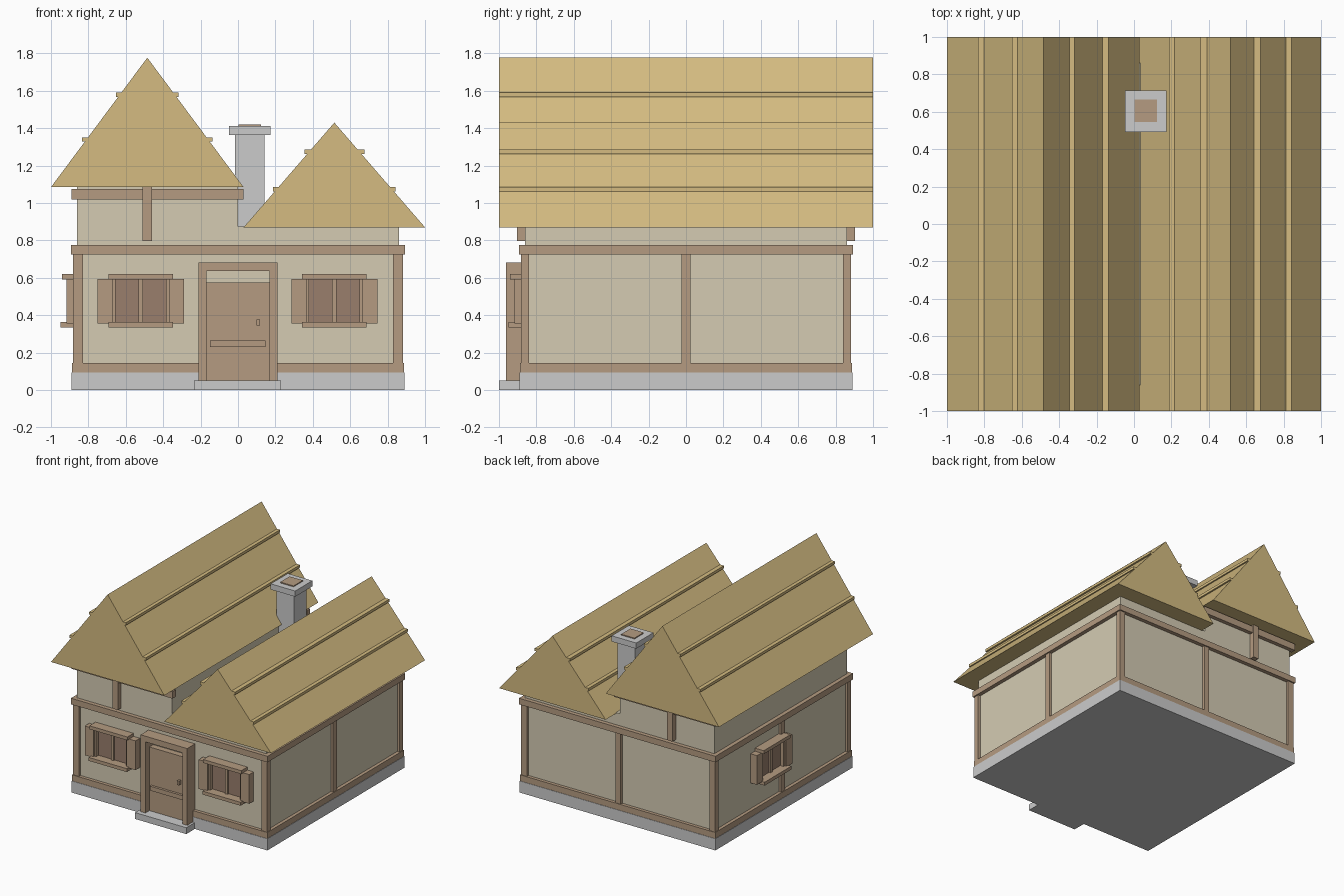
import bpy, bmesh

if "Cube" in bpy.data.objects:
    bpy.data.objects.remove(bpy.data.objects["Cube"])


def material(name, rgb):
    m = bpy.data.materials.new(name)
    m.diffuse_color = (*rgb, 1)
    m.use_nodes = True
    m.node_tree.nodes["Principled BSDF"].inputs["Base Color"].default_value = m.diffuse_color
    return m


PLASTER = material("plaster", (0.66, 0.60, 0.45))
TIMBER = material("timber", (0.46, 0.33, 0.22))
THATCH = material("thatch", (0.66, 0.50, 0.22))
PANE = material("pane", (0.32, 0.21, 0.15))


def mesh_object(name, bm, mat):
    me = bpy.data.meshes.new(name)
    bmesh.ops.recalc_face_normals(bm, faces=bm.faces)
    bm.to_mesh(me)
    bm.free()
    ob = bpy.data.objects.new(name, me)
    if mat:
        me.materials.append(mat)
    bpy.context.collection.objects.link(ob)
    return ob


def box(name, x, y, z, mat=None):
    """Box from (min, max) ranges on each axis."""
    bm = bmesh.new()
    bmesh.ops.create_cube(bm, size=1)
    for v in bm.verts:
        v.co = [r[0] + (c + 0.5) * (r[1] - r[0]) for r, c in zip((x, y, z), v.co)]
    return mesh_object(name, bm, mat)


def roof(name, x0, x1, eave, ridge, battens):
    """Solid gabled prism along y, with level battens on both slopes."""
    mid = (x0 + x1) / 2
    bm = bmesh.new()
    tri = bm.faces.new([bm.verts.new(p) for p in
                        ((x0, -1, eave), (x1, -1, eave), (mid, -1, ridge))])
    ext = bmesh.ops.extrude_face_region(bm, geom=[tri], use_keep_orig=True)
    new = [g for g in ext["geom"] if isinstance(g, bmesh.types.BMVert)]
    bmesh.ops.translate(bm, verts=new, vec=(0, 2, 0))
    mesh_object(name, bm, THATCH)
    for outer, top in battens:
        for s in (-1, 1):
            xs = sorted((mid + s * outer, mid + s * (outer - 0.035)))
            box(name + "_batten", xs, (-1, 1), (top - 0.022, top), THATCH)


def window(name, loc, side=False):
    """Shuttered window; built facing -y at the origin, then placed."""
    parts = [
        ("pane", (-0.14, 0.14), (-0.015, 0.01), (0.36, 0.60), PANE),
        ("mullion", (-0.012, 0.012), (-0.03, 0), (0.36, 0.60), TIMBER),
        ("lintel", (-0.173, 0.173), (-0.08, 0), (0.592, 0.62), TIMBER),
        ("sill", (-0.173, 0.173), (-0.088, 0), (0.335, 0.363), TIMBER),
    ]
    for s in (-1, 1):
        parts.append(("shutter", sorted((s * 0.15, s * 0.23)), (-0.058, 0), (0.355, 0.595), TIMBER))
        parts.append(("jamb", sorted((s * 0.135, s * 0.16)), (-0.045, 0), (0.36, 0.60), TIMBER))
    for part, x, y, z, mat in parts:
        ob = box(name + "_" + part, x, y, z, mat)
        ob.location = loc
        if side:
            ob.rotation_euler.z = -1.5707963


# Walls and stone footing
box("footing", (-0.89, 0.89), (-0.89, 0.89), (0, 0.095))
box("lower_wall", (-0.86, 0.86), (-0.86, 0.86), (0.09, 0.78), PLASTER)
box("upper_wall_left", (-0.86, 0), (-0.86, 0.86), (0.78, 1.09), PLASTER)
box("upper_wall_right", (0, 0.86), (-0.86, 0.86), (0.78, 0.875), PLASTER)

# Timber rails around the lower storey
for name, z, r in (("bottom_rail", (0.095, 0.145), 0.887), ("top_rail", (0.725, 0.775), 0.893)):
    for s in (-1, 1):
        span = sorted((s * 0.84, s * r))
        box(name, (-r, r), span, z, TIMBER)
        box(name, span, (-0.84, 0.84), z, TIMBER)

# Corner posts, and middle posts on the sides and back
for sx in (-1, 1):
    for sy in (-1, 1):
        box("corner_post", sorted((sx * 0.83, sx * 0.882)),
            sorted((sy * 0.84, sy * 0.882)), (0.1, 0.76), TIMBER)
    box("side_post", sorted((sx * 0.84, sx * 0.882)), (-0.024, 0.024), (0.1, 0.76), TIMBER)
box("back_post", (-0.024, 0.024), (0.84, 0.882), (0.1, 0.76), TIMBER)

# Gable beam and short post on the tall half, front and back
for s in (-1, 1):
    box("gable_beam", (-0.89, 0.03), sorted((s * 0.85, s * 0.893)), (1.018, 1.075), TIMBER)
    box("gable_post", (-0.51, -0.46), sorted((s * 0.85, s * 0.903)), (0.797, 1.085), TIMBER)

# Roofs
roof("tall_roof", -1, 0.03, 1.085, 1.777, [(0.167, 1.59), (0.348, 1.35)])
roof("low_roof", 0.03, 1, 0.87, 1.43, [(0.16, 1.285), (0.328, 1.085)])

# Chimney
box("chimney_shaft", (-0.017, 0.143), (0.525, 0.685), (0.78, 1.37))
box("chimney_cap", (-0.048, 0.175), (0.492, 0.715), (1.365, 1.412))
box("chimney_flue", (0.003, 0.123), (0.545, 0.665), (1.40, 1.42), TIMBER)

# Windows
window("front_left_window", (-0.52, -0.86, 0))
window("front_right_window", (0.515, -0.86, 0))
window("side_window", (-0.86, 0.16, 0), side=True)

# Door, frame and step
for s in (-1, 1):
    box("door_jamb", sorted((s * 0.168, s * 0.212)), (-0.962, -0.85), (0.04, 0.683), TIMBER)
box("door_lintel", (-0.212, 0.212), (-0.962, -0.85), (0.636, 0.683), TIMBER)
box("door_panel", (-0.17, 0.17), (-0.91, -0.85), (0.003, 0.575), TIMBER)
box("door_crossbar", (-0.15, 0.146), (-0.93, -0.9), (0.23, 0.266), TIMBER)
box("door_handle", (0.1, 0.117), (-0.935, -0.9), (0.344, 0.378), TIMBER)
box("door_step", (-0.235, 0.23), (-1, -0.87), (0, 0.052))
